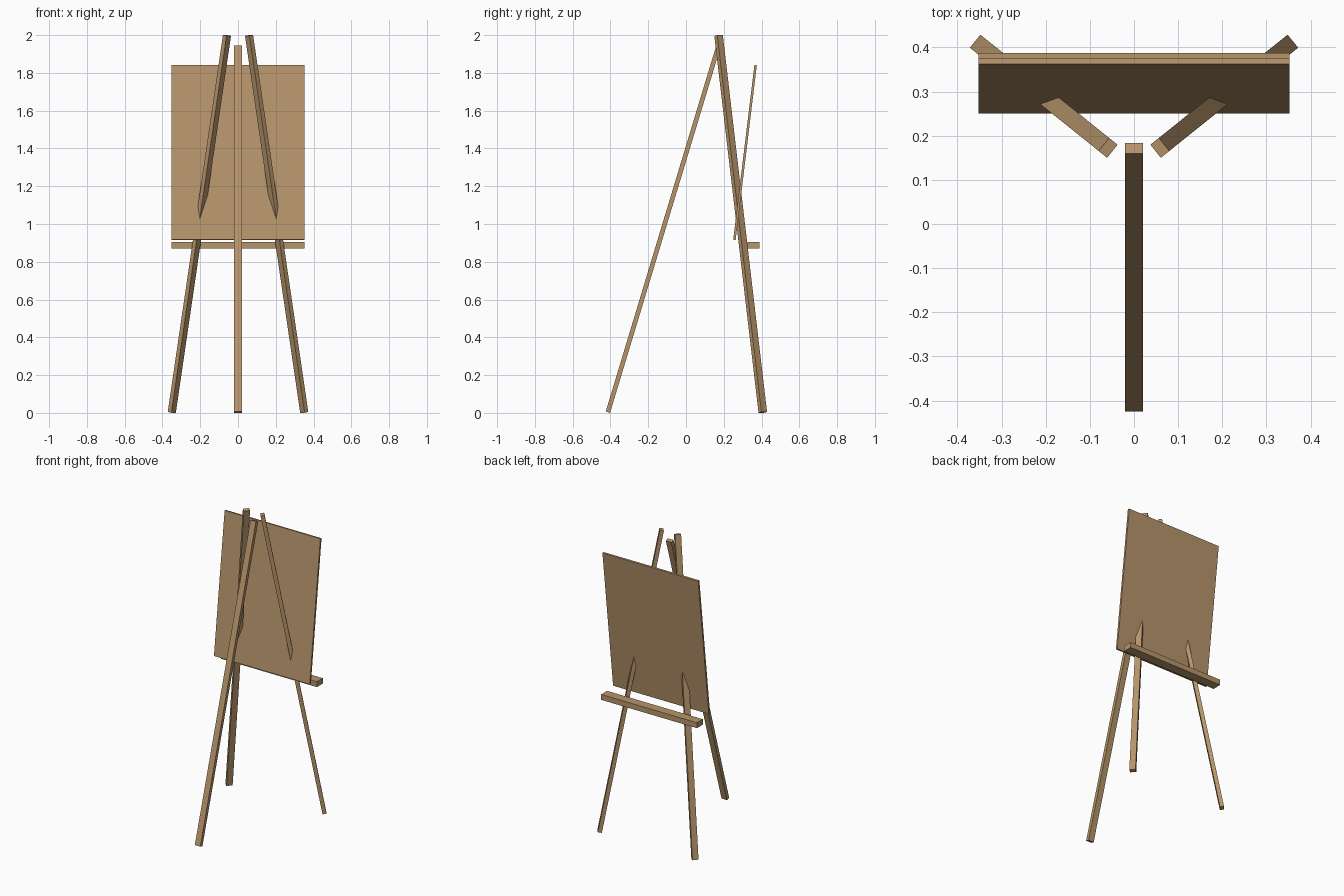
import bpy
import bmesh
from mathutils import Matrix, Vector

if "Cube" in bpy.data.objects:
    bpy.data.objects.remove(bpy.data.objects["Cube"], do_unlink=True)

# Single wood colour
wood = bpy.data.materials.new("tan wood")
wood.use_nodes = True
tan = (0.47, 0.30, 0.147, 1)
wood.diffuse_color = tan
bsdf = next(n for n in wood.node_tree.nodes if n.type == "BSDF_PRINCIPLED")
bsdf.inputs["Base Color"].default_value = tan
bsdf.inputs["Roughness"].default_value = 0.8


def beam(name, bottom, top, width, thickness):
    """Square-ended plank from bottom to top; its width runs horizontally."""
    bottom, top = Vector(bottom), Vector(top)
    axis = (top - bottom).normalized()
    across = axis.cross(Vector((0, 0, 1)))
    across = across.normalized() if across.length > 1e-6 else Vector((1, 0, 0))
    depth = axis.cross(across)
    frame = Matrix((across, depth, axis)).transposed().to_4x4()
    size = Matrix.Diagonal((width, thickness, (top - bottom).length, 1))
    bm = bmesh.new()
    bmesh.ops.create_cube(bm, size=1, matrix=frame @ size)
    mesh = bpy.data.meshes.new(name)
    bm.to_mesh(mesh)
    bm.free()
    mesh.materials.append(wood)
    obj = bpy.data.objects.new(name, mesh)
    obj.location = (bottom + top) / 2
    bpy.context.collection.objects.link(obj)
    return obj


# Splayed pair of legs that pass through the board
for side, s in (("left", 1), ("right", -1)):
    beam(side + "_leg", (s * 0.3505, 0.4065, 0.003), (s * 0.0585, 0.1725, 1.998),
         0.038, 0.025)

# Single prop leg
beam("prop_leg", (0, -0.4135, 0.0035), (0, 0.1715, 1.941), 0.04, 0.024)

# Tilted board
beam("board", (0, 0.2565, 0.916), (0, 0.3685, 1.841), 0.704, 0.013)

# Ledge below the board
beam("ledge", (-0.352, 0.357, 0.887), (0.352, 0.357, 0.887), 0.062, 0.036)
